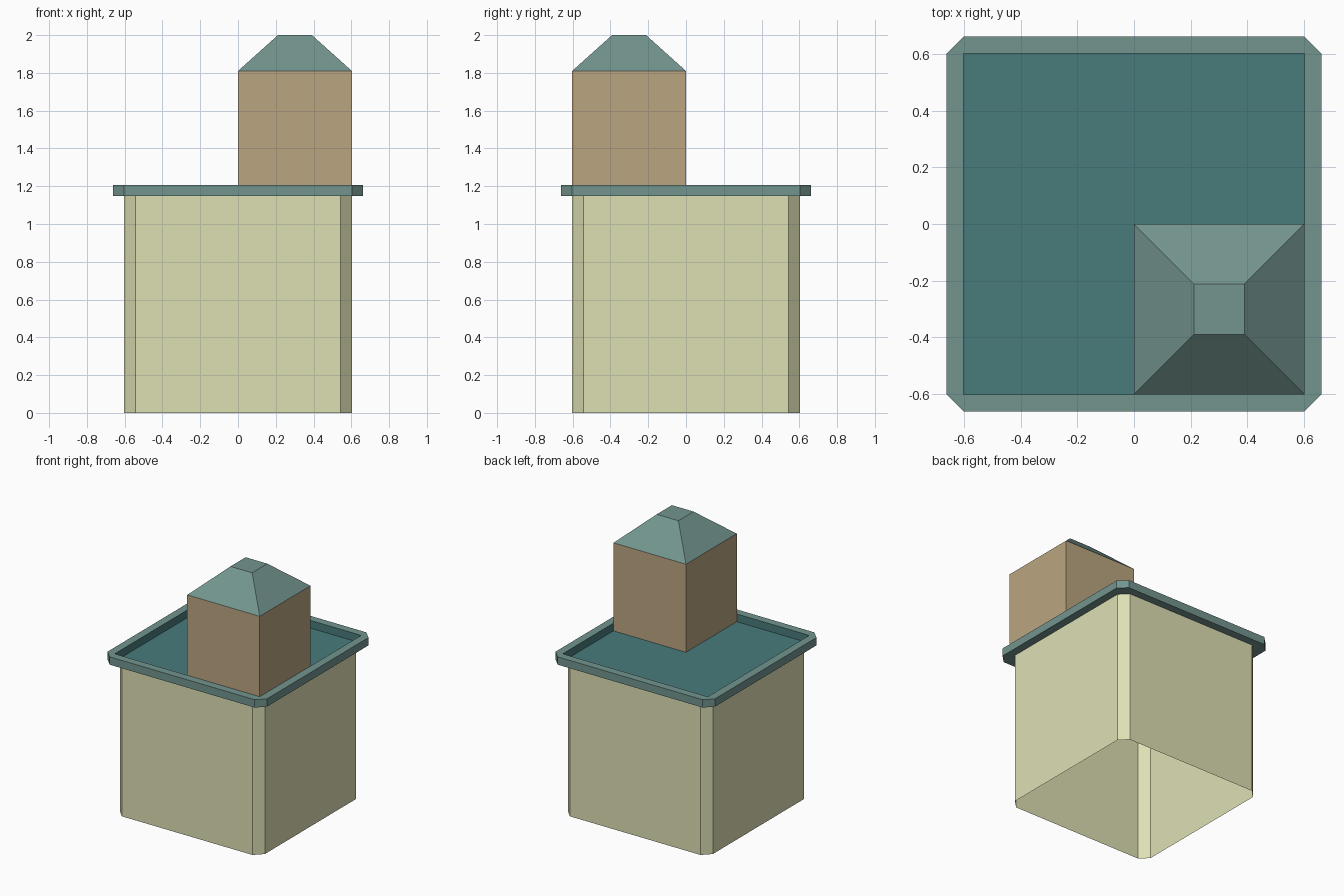
import bpy, bmesh

if "Cube" in bpy.data.objects:
    bpy.data.objects.remove(bpy.data.objects["Cube"])

U = 0.603          # half width of the building, tower side length
E = 0.06           # edge size for chamfers, rim overhang and rim height
DECK, TOP, EAVE, PEAK = 1.147, 1.206, 1.81, 2.0


def material(name, rgb):
    m = bpy.data.materials.new(name)
    lin = [((c / 255 + 0.055) / 1.055) ** 2.4 for c in rgb]
    m.diffuse_color = (*lin, 1)
    m.use_nodes = True
    m.node_tree.nodes["Principled BSDF"].inputs["Base Color"].default_value = m.diffuse_color
    return m


CREAM = material("pale_cream", (222, 224, 180))
BROWN = material("warm_brown", (187, 165, 129))
TEAL = material("grey_teal", (115, 149, 143))
DARK = material("deep_teal", (73, 123, 123))


def square(h, cx=0, cy=0):
    return [(cx - h, cy - h), (cx + h, cy - h), (cx + h, cy + h), (cx - h, cy + h)]


def chamfered(h, c):
    k = h - c
    return [(-k, -h), (k, -h), (h, -k), (h, k), (k, h), (-k, h), (-h, k), (-h, -k)]


def ring(bm, pts, z):
    return [bm.verts.new((x, y, z)) for x, y in pts]


def bridge(bm, a, b):
    n = len(a)
    for i in range(n):
        j = (i + 1) % n
        bm.faces.new((a[i], a[j], b[j], b[i]))


def finish(bm, name, mat):
    me = bpy.data.meshes.new(name)
    bm.to_mesh(me)
    bm.free()
    me.materials.append(mat)
    ob = bpy.data.objects.new(name, me)
    bpy.context.collection.objects.link(ob)
    return ob


# walls: chamfered shell, open underneath
bm = bmesh.new()
bridge(bm, ring(bm, chamfered(U, E), 0), ring(bm, chamfered(U, E), DECK))
finish(bm, "walls", CREAM)

# rim: underside, outer band and top, around a square opening
bm = bmesh.new()
under = ring(bm, chamfered(U, E), DECK)
low = ring(bm, chamfered(U + E, E), DECK)
high = ring(bm, chamfered(U + E, E), TOP)
inner = ring(bm, square(U), TOP)
bridge(bm, under, low)
bridge(bm, low, high)
for i in range(4):
    j = (i + 1) % 4
    a, b, c = high[2 * i], high[2 * i + 1], high[(2 * i + 2) % 8]
    bm.faces.new((a, b, inner[j], inner[i]))
    bm.faces.new((b, c, inner[j]))
finish(bm, "roof_rim", TEAL)

# sunken deck with its inner side walls
bm = bmesh.new()
top = ring(bm, square(U), TOP)
floor = ring(bm, square(U), DECK + 0.001)
bridge(bm, top, floor)
bm.faces.new(floor)
finish(bm, "roof_deck", DARK)

# tower on the front right corner
T = U / 2
bm = bmesh.new()
bridge(bm, ring(bm, square(T, T, -T), DECK + 0.001), ring(bm, square(T, T, -T), EAVE))
finish(bm, "tower_walls", BROWN)

# hipped tower roof with a flat top
bm = bmesh.new()
cap = ring(bm, square(0.09, T, -T), PEAK)
bridge(bm, ring(bm, square(T, T, -T), EAVE), cap)
bm.faces.new(cap)
finish(bm, "tower_roof", TEAL)
